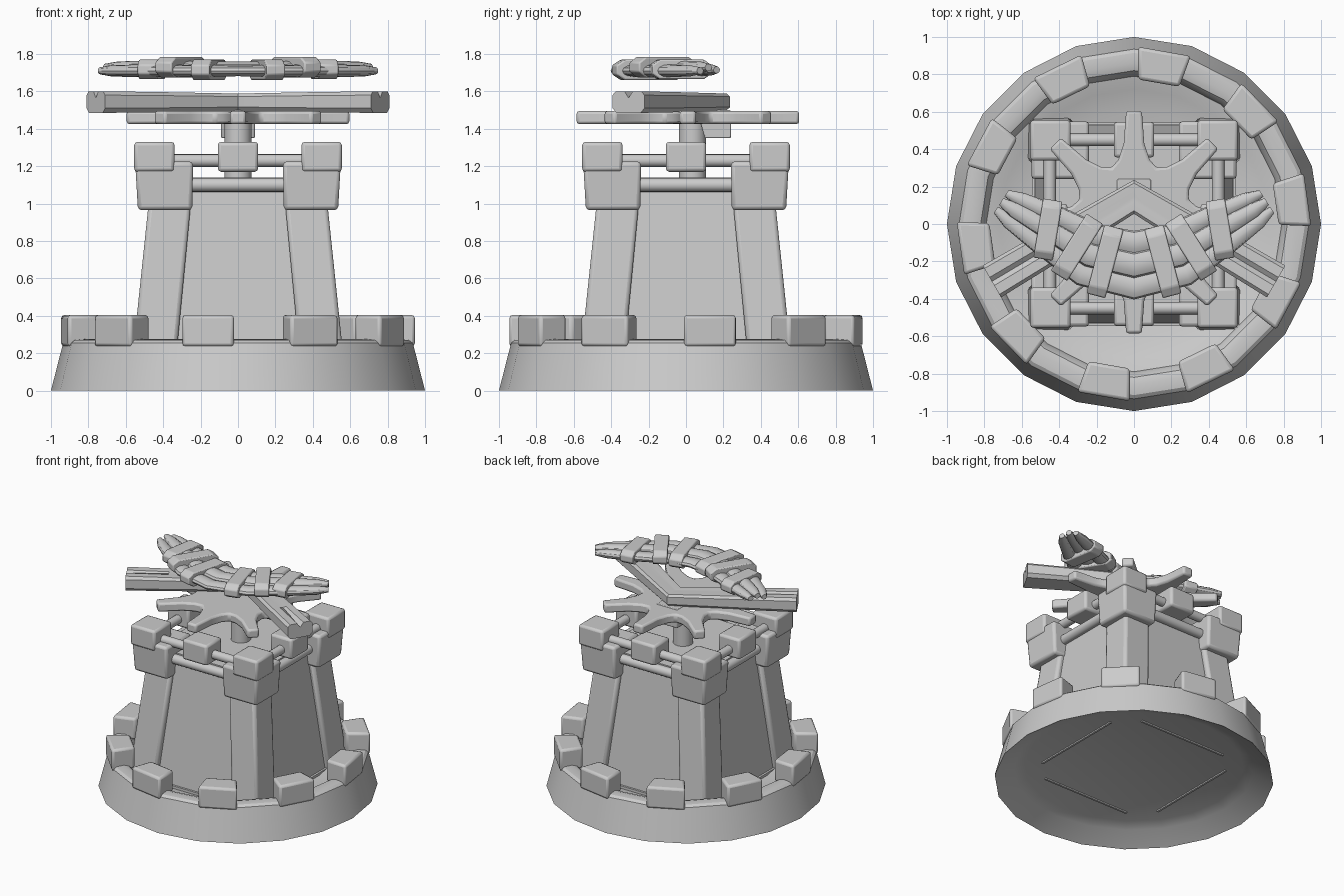
import bpy, bmesh
from math import sin, cos, pi, radians, atan2
from mathutils import Vector, Matrix

if "Cube" in bpy.data.objects:
    bpy.data.objects.remove(bpy.data.objects["Cube"])


def finish(name, bm, bevel=0.0, matrix=None):
    bmesh.ops.recalc_face_normals(bm, faces=bm.faces)
    me = bpy.data.meshes.new(name)
    bm.to_mesh(me)
    bm.free()
    ob = bpy.data.objects.new(name, me)
    bpy.context.collection.objects.link(ob)
    if matrix:
        ob.matrix_world = matrix
    if bevel:
        m = ob.modifiers.new("bevel", 'BEVEL')
        m.width, m.segments, m.limit_method = bevel, 2, 'ANGLE'
    bpy.ops.object.select_all(action='DESELECT')
    ob.select_set(True)
    bpy.context.view_layer.objects.active = ob
    bpy.ops.object.shade_smooth_by_angle(angle=radians(30))
    return ob


def loft(name, rings, bevel=0.0, matrix=None):
    """Skin a list of equal-length point rings and cap both ends."""
    bm = bmesh.new()
    vs = [[bm.verts.new(p) for p in r] for r in rings]
    n = len(rings[0])
    for a, b in zip(vs, vs[1:]):
        for i in range(n):
            j = (i + 1) % n
            bm.faces.new((a[i], a[j], b[j], b[i]))
    bm.faces.new(vs[0])
    bm.faces.new(vs[-1])
    return finish(name, bm, bevel, matrix)


def rect(cx, cy, hx, hy, z):
    return [(cx + sx * hx, cy + sy * hy, z) for sx, sy in ((-1, -1), (1, -1), (1, 1), (-1, 1))]


def rod(name, a, b, r, sides=16):
    a, b = Vector(a), Vector(b)
    d = b - a
    m = Matrix.Translation(a) @ d.to_track_quat('Z', 'Y').to_matrix().to_4x4()
    ring = lambda z: [(r * cos(2 * pi * i / sides), r * sin(2 * pi * i / sides), z) for i in range(sides)]
    return loft(name, [ring(0), ring(d.length)], 0, m)


# round base: lathed ring with a shallow bowl above and a hollow underside
profile = [(0.785, 0.11), (0.86, 0.08), (1.0, 0.0), (0.935, 0.255), (0.915, 0.27), (0.86, 0.275),
           (0.82, 0.262), (0.80, 0.235), (0.79, 0.2), (0.72, 0.18), (0.6, 0.13)]
loft("base_ring", [[(r * cos(i * pi / 10), r * sin(i * pi / 10), z) for i in range(20)] for r, z in profile])

# battlements around the base
for k in range(10):
    rings = [[(0.765, -0.112, z), (0.937, -0.143, z), (0.937, 0.143, z), (0.765, 0.112, z)] for z in (0.235, 0.405)]
    loft("base_battlement", rings, 0.018, Matrix.Rotation(radians(8 + 36 * k), 4, 'Z'))

# tower walls, with the wall feet showing as thin strips underneath
loft("tower_walls", [rect(0, 0, 0.53, 0.53, 0.115), rect(0, 0, 0.425, 0.425, 1.14)])
for k in range(4):
    loft("wall_foot", [rect(0, -0.538, 0.38, 0.008, z) for z in (0.1, 0.15)], 0, Matrix.Rotation(k * pi / 2, 4, 'Z'))

# corner posts, capitals and corner blocks
for sx in (-1, 1):
    for sy in (-1, 1):
        loft("corner_post", [rect(sx * 0.453, sy * 0.453, 0.117, 0.117, 0.12),
                             rect(sx * 0.363, sy * 0.363, 0.113, 0.113, 1.02)], 0.022)
        loft("corner_capital", [rect(sx * 0.39, sy * 0.39, 0.145, 0.145, 0.965),
                                rect(sx * 0.395, sy * 0.395, 0.155, 0.155, 1.225)], 0.02)
        loft("corner_block", [rect(sx * 0.447, sy * 0.447, 0.108, 0.108, z) for z in (1.17, 1.33)], 0.018)

# rails and middle blocks on each side
for k in range(4):
    rot = Matrix.Rotation(k * pi / 2, 4, 'Z')
    for nm, y, z, r in (("upper_rail", -0.45, 1.23, 0.034), ("lower_rail", -0.445, 1.1, 0.037)):
        rod(nm, rot @ Vector((-0.36, y, z)), rot @ Vector((0.36, y, z)), r)
    loft("middle_block", [rect(0, -0.45, 0.108, 0.095, z) for z in (1.17, 1.33)], 0.018, rot)

# pivot column with rear bracket
rod("pivot_column", (0, 0.035, 1.1), (0, 0.035, 1.46), 0.073)
loft("pivot_bracket", [rect(0, 0.17, 0.09, 0.07, 1.35), rect(0, 0.15, 0.09, 0.09, 1.5)], 0.006)

# eight-armed turntable plate
outline = []
for k in range(8):
    t = k * pi / 4
    rm = Matrix.Rotation(t, 3, 'Z')
    for x, y in ((0.42, -0.055), (0.595, -0.042), (0.595, 0.042), (0.42, 0.055)):
        outline.append(rm @ Vector((x, y, 0)))
    for a, r in ((14, 0.345), (22.5, 0.315), (31, 0.345)):
        outline.append(Vector((r * cos(t + radians(a)), r * sin(t + radians(a)), 0)))
loft("turntable_plate", [[(p.x, p.y + 0.01, z) for p in outline] for z in (1.425, 1.495)], 0.015)

# V-shaped pair of beams, growing thicker outwards, with a notch at the ends
section = [(-0.098, 1.51), (-0.075, 1.485), (0.075, 1.485), (0.098, 1.51), (0.098, 1.58), (0.08, 1.6),
           (0.025, 1.6), (0, 1.6), (-0.025, 1.6), (-0.08, 1.6), (-0.098, 1.58)]
across = Vector((0.5, 0.866))
for s in (-1, 1):
    rings = []
    for x, scale, notch in ((0, 0.8, 0), (0.5, 0.95, 0.004), (0.76, 1, 0.035)):
        rings.append([])
        for i, (o, z) in enumerate(section):
            o *= scale
            p = Vector((x, 0.145 - 0.595 * x))
            p += across * o if x else Vector((0, o * 1.155))
            z = 1.542 + (z - 1.542) * scale - (notch if i == 7 else 0)
            rings[-1].append((s * p.x, p.y, z))
    loft("grooved_beam", rings)

# curved bundle of sticks: offset copies of one bowed path
path = [(-0.71, 0.12), (-0.64, 0.075), (-0.46, -0.03), (-0.24, -0.165), (0, -0.22)]
path += [(-x, y) for x, y in path[-2::-1]]
sticks = [(0.07, 1.715, 0.034), (0.0, 1.728, 0.036), (-0.07, 1.71, 0.034)]
for o, z, r in sticks:
    rings = []
    for i, (x, y) in enumerate(path):
        a, b = path[max(i - 1, 0)], path[min(i + 1, 8)]
        t = Vector((b[0] - a[0], b[1] - a[1])).normalized()
        n = Vector((-t.y, t.x))
        edge = min(i, 8 - i)
        off = o * (0.75, 0.95, 1.3, 1.6, 1.7)[edge]
        rr = r * (0.6, 1.15, 1.5, 1.8, 1.9)[edge]
        zr = r * (0.55, 0.9, 1, 0.95, 0.85)[edge]
        c = Vector((x, y)) + n * off
        rings.append([(c.x + n.x * rr * cos(q * pi / 6), c.y + n.y * rr * cos(q * pi / 6),
                       z + zr * sin(q * pi / 6)) for q in range(12)])
    loft("bundle_stick", rings)

# straps wrapped around the bundle: x, y, direction, half length, bottom, top
straps = [(0.155, -0.2, (-0.09, 0.34), 0.19, 1.66, 1.77),
          (0.305, -0.125, (-0.17, 0.27), 0.18, 1.675, 1.785),
          (0.46, -0.03, (-0.05, 0.3), 0.16, 1.665, 1.77)]
for s in (-1, 1):
    for x, y, d, hl, z0, z1 in straps:
        m = Matrix.Translation((s * x, y, 0)) @ Matrix.Rotation(atan2(d[1], s * d[0]) - pi / 2, 4, 'Z')
        h = (z1 - z0) / 2
        shape = [(-1, -0.45), (-0.75, -1), (0.75, -1), (1, -0.45), (1, 0.45), (0.75, 1), (-0.75, 1), (-1, 0.45)]
        rings = [[(w, v * hl, (z0 + z1) / 2 + q * h) for v, q in shape] for w in (-0.052, 0.052)]
        loft("bundle_strap", rings, 0.008, m)
